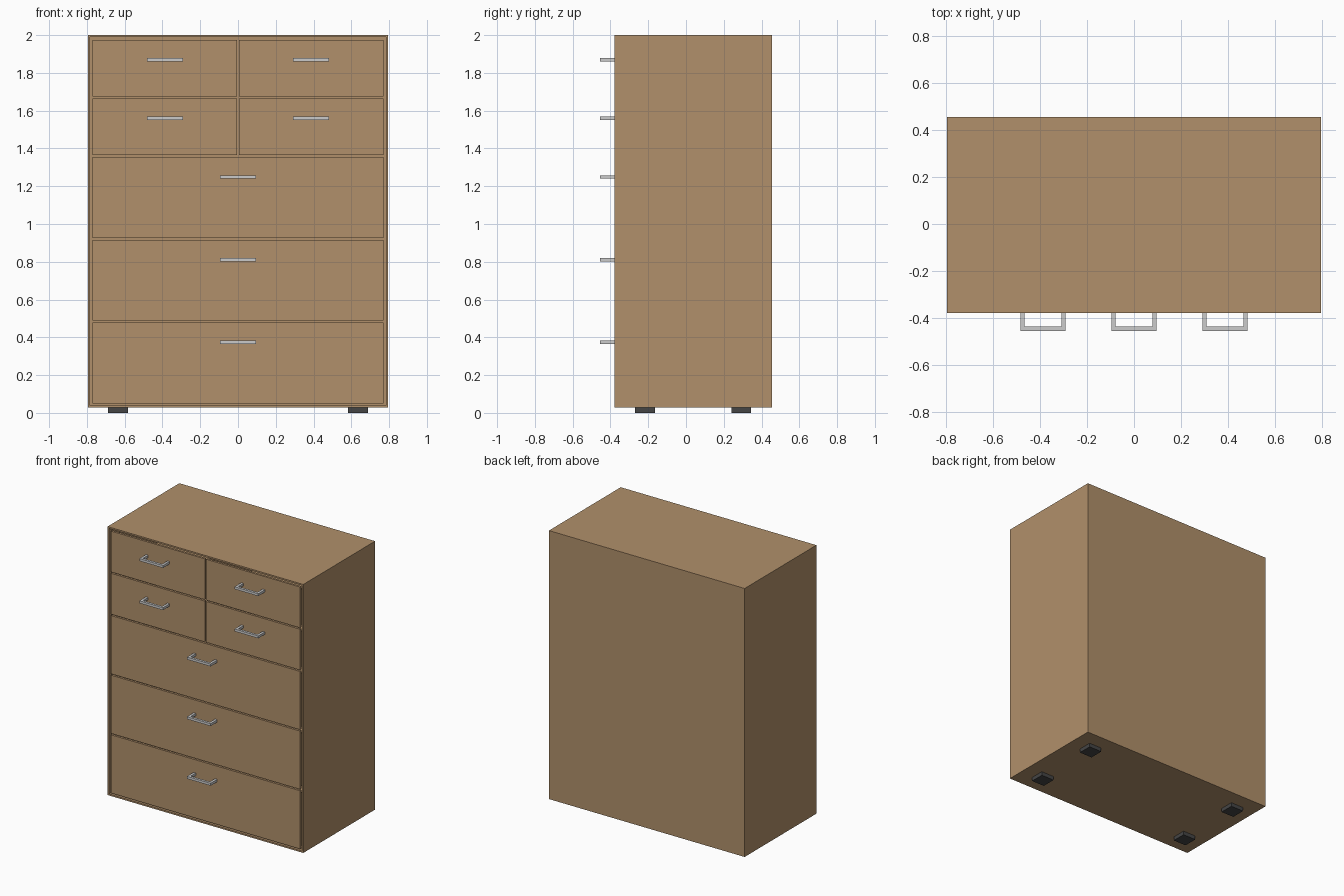
import bpy, bmesh
from mathutils import Vector

if "Cube" in bpy.data.objects:
    bpy.data.objects.remove(bpy.data.objects["Cube"])


def material(name, rgb):
    m = bpy.data.materials.new(name)
    m.diffuse_color = (*rgb, 1)
    m.use_nodes = True
    m.node_tree.nodes["Principled BSDF"].inputs["Base Color"].default_value = m.diffuse_color
    return m


wood = material("wood", (0.44, 0.28, 0.145))
dark = material("dark_plastic", (0.06, 0.06, 0.06))

HALF_W, FRONT, BACK, FOOT_H, TOP = 0.795, -0.378, 0.455, 0.028, 2.0
PANEL, GAP = 0.016, 0.01


def finish(name, bm, mat=None):
    bmesh.ops.recalc_face_normals(bm, faces=bm.faces)
    me = bpy.data.meshes.new(name)
    bm.to_mesh(me)
    bm.free()
    ob = bpy.data.objects.new(name, me)
    bpy.context.collection.objects.link(ob)
    if mat:
        me.materials.append(mat)
    return ob


def box_bm(lo, hi):
    bm = bmesh.new()
    bmesh.ops.create_cube(bm, size=1)
    lo, hi = Vector(lo), Vector(hi)
    for v in bm.verts:
        v.co = (lo + hi) / 2 + v.co * (hi - lo)
    return bm


def open_box(name, lo, hi, normal, wall, mat):
    """Box hollowed out through the side facing the given direction."""
    bm = box_bm(lo, hi)
    bm.normal_update()
    face = next(f for f in bm.faces if f.normal.dot(Vector(normal)) > 0.9)
    bmesh.ops.inset_region(bm, faces=[face], thickness=wall)
    depth = abs((Vector(hi) - Vector(lo)).dot(Vector(normal))) - wall
    inner = bmesh.ops.extrude_discrete_faces(bm, faces=[face])["faces"][0]
    bmesh.ops.translate(bm, verts=inner.verts, vec=-Vector(normal) * depth)
    return finish(name, bm, mat)


def handle(name, x, z):
    """Square-bar U pull, drawn in plan and extruded upward."""
    w, t, h = 0.096, 0.018, 0.018
    y0, y1 = FRONT, -0.455
    plan = [(-w, y0), (-w, y1), (w, y1), (w, y0),
            (w - t, y0), (w - t, y1 + t), (t - w, y1 + t), (t - w, y0)]
    bm = bmesh.new()
    f = bm.faces.new([bm.verts.new((x + px, py, z - h / 2)) for px, py in plan])
    ext = bmesh.ops.extrude_face_region(bm, geom=[f])["geom"]
    bmesh.ops.translate(bm, vec=(0, 0, h),
                        verts=[e for e in ext if isinstance(e, bmesh.types.BMVert)])
    finish(name, bm)


def drawer(name, x0, x1, z0, z1):
    # front panel with an open tray behind it
    finish(name + "_front", box_bm((x0, FRONT, z0), (x1, FRONT + PANEL, z1)), wood)
    open_box(name + "_tray", (x0 + 0.01, FRONT + PANEL, z0 + 0.01),
             (x1 - 0.01, BACK - 0.04, z1 - 0.03), (0, 0, 1), 0.012, wood)
    handle(name + "_handle", (x0 + x1) / 2, z1 - 0.105)


# carcass, open at the front
open_box("carcass", (-HALF_W, FRONT, FOOT_H), (HALF_W, BACK, TOP),
         (0, -1, 0), PANEL, wood)

# drawers, from the top row down: (height, columns)
edge = HALF_W - PANEL - GAP
z = TOP - PANEL - GAP
for row, (height, cols) in enumerate([(0.300, 2)] * 2 + [(0.428, 1)] * 3, 1):
    if cols == 2:
        drawer(f"drawer_{row}_left", -edge, -GAP / 2, z - height, z)
        drawer(f"drawer_{row}_right", GAP / 2, edge, z - height, z)
    else:
        drawer(f"drawer_{row}", -edge, edge, z - height, z)
    z -= height + GAP

# four square feet
for sx, side in ((-1, "left"), (1, "right")):
    for y, end in ((-0.217, "front"), (0.293, "back")):
        x = sx * 0.635
        finish(f"foot_{end}_{side}",
               box_bm((x - 0.052, y - 0.052, 0), (x + 0.052, y + 0.052, FOOT_H)), dark)
